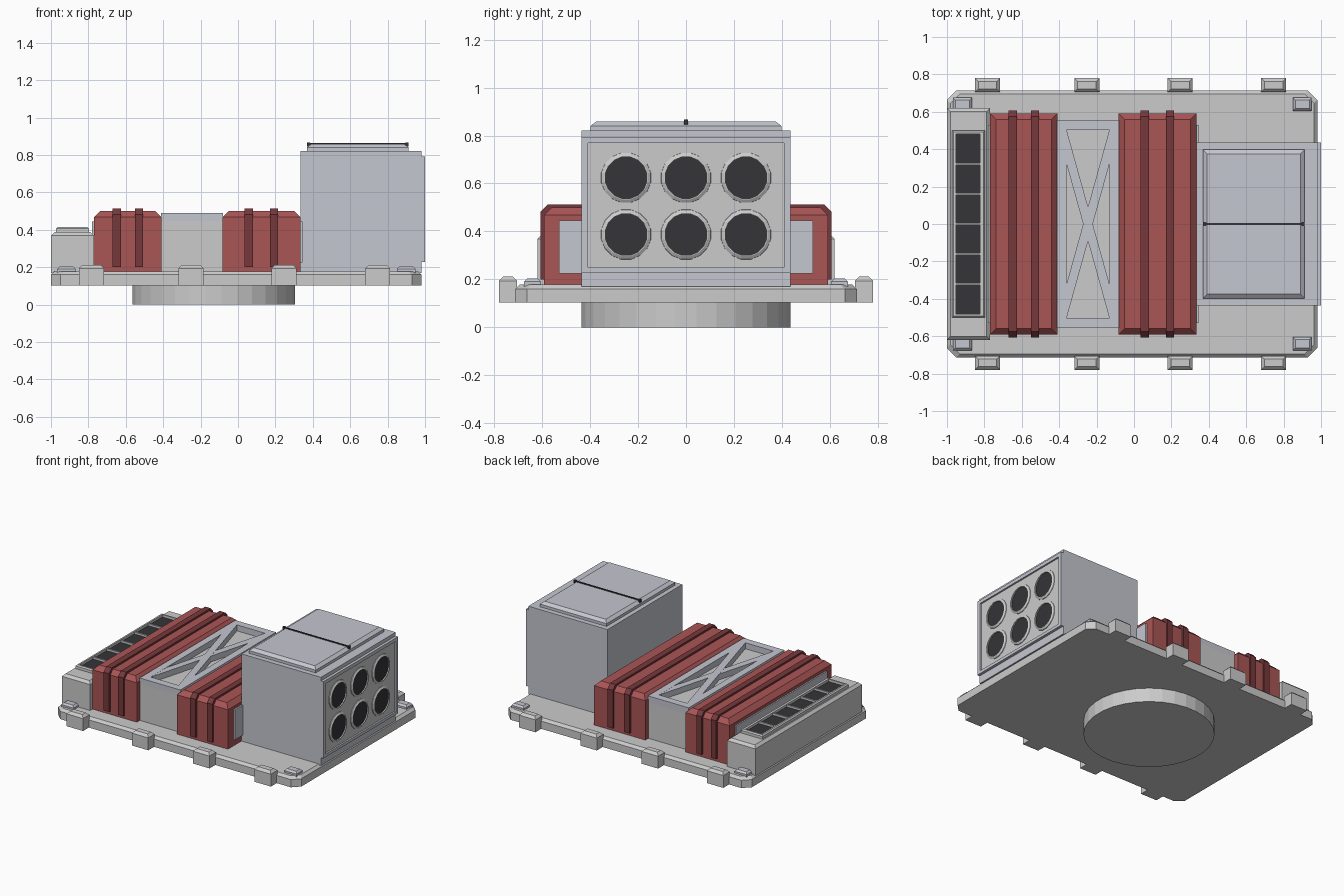
import bpy, bmesh, math

if "Cube" in bpy.data.objects:
    bpy.data.objects.remove(bpy.data.objects["Cube"])


def material(name, rgb):
    m = bpy.data.materials.new(name)
    m.diffuse_color = (*rgb, 1)
    m.use_nodes = True
    m.node_tree.nodes["Principled BSDF"].inputs["Base Color"].default_value = m.diffuse_color
    return m


RED = material("red", (0.40, 0.09, 0.09))
DARK_RED = material("dark_red", (0.18, 0.04, 0.045))
BLACK = material("black", (0.035, 0.035, 0.04))
STEEL = material("steel", (0.56, 0.57, 0.63))


def loft(name, rings, mat=None, caps=True, closed=False):
    """Skin a list of equal-length point rings."""
    bm = bmesh.new()
    vs = [[bm.verts.new(p) for p in r] for r in rings]
    n = len(vs[0])
    pairs = list(zip(vs, vs[1:])) + ([(vs[-1], vs[0])] if closed else [])
    for a, b in pairs:
        for i in range(n):
            j = (i + 1) % n
            bm.faces.new((a[i], a[j], b[j], b[i]))
    if caps and not closed:
        bm.faces.new(vs[0][::-1])
        bm.faces.new(vs[-1])
    bmesh.ops.recalc_face_normals(bm, faces=bm.faces)
    me = bpy.data.meshes.new(name)
    bm.to_mesh(me)
    bm.free()
    ob = bpy.data.objects.new(name, me)
    bpy.context.collection.objects.link(ob)
    if mat:
        me.materials.append(mat)
    return ob


def rect(x0, x1, y0, y1, z, d=0.0):
    return [(x0 + d, y0 + d, z), (x1 - d, y0 + d, z), (x1 - d, y1 - d, z), (x0 + d, y1 - d, z)]


def box(name, x0, x1, y0, y1, z0, z1, mat=None, c=0.0):
    """Box with an optional chamfer c around its top."""
    rings = [rect(x0, x1, y0, y1, z0), rect(x0, x1, y0, y1, z1 - c)]
    if c:
        rings.append(rect(x0, x1, y0, y1, z1, c))
    else:
        rings[1] = rect(x0, x1, y0, y1, z1)
    return loft(name, rings, mat)


def circle(r, n, fn):
    return [fn(r * math.cos(2 * math.pi * (i + .5) / n), r * math.sin(2 * math.pi * (i + .5) / n)) for i in range(n)]


# Turntable disc and base plate with cut corners
loft("turntable", [circle(0.437, 32, lambda a, b: (a - 0.13, b, z)) for z in (0, 0.105)])


def plate_ring(z, d):
    x0, x1, y, c = -1 + d, 0.98 - d, 0.713 - d, 0.05
    return [(x0 + c, -y, z), (x1 - c, -y, z), (x1, -y + c, z), (x1, y - c, z),
            (x1 - c, y, z), (x0 + c, y, z), (x0, y - c, z), (x0, -y + c, z)]


loft("base_plate", [plate_ring(0.103, 0), plate_ring(0.16, 0), plate_ring(0.178, 0.018)])

# Edge clips and corner pads, mirrored front to back
for s in (-1, 1):
    for x in (-0.783, -0.252, 0.247, 0.747):
        y0, y1 = sorted((s * 0.705, s * 0.78))
        box("edge_clip", x - 0.067, x + 0.067, y0, y1, 0.103, 0.212, c=0.018)
    for x in (-0.917, 0.9):
        y0, y1 = sorted((s * 0.605, s * 0.675))
        box("corner_pad", x - 0.05, x + 0.05, y0, y1, 0.17, 0.204, STEEL, 0.013)

# Left vent housing with a slotted grille
box("vent_housing", -1, -0.77, -0.62, 0.62, 0.17, 0.387, c=0.018)
box("vent_dark", -0.955, -0.82, -0.485, 0.485, 0.38, 0.397, BLACK)
VX = (-0.973, -0.797, -0.5, 0.5)
VI = (-0.953, -0.823, -0.482, 0.482)
loft("vent_frame", [rect(*VX, 0.38), rect(*VX, 0.407), rect(*VX, 0.415, 0.008),
                    rect(*VI, 0.415), rect(*VI, 0.38)], closed=True)
for i in range(1, 6):
    y = -0.482 + i * 0.964 / 6
    box("vent_bar", -0.955, -0.82, y - 0.006, y + 0.006, 0.38, 0.412)

# Inner core running through the red blocks
box("inner_core", -0.78, 0.345, -0.53, 0.53, 0.225, 0.445, STEEL)

# Red blocks with wrap-around ribs
for x0, x1, ribs in ((-0.77, -0.41, (-0.648, -0.53)), (-0.083, 0.333, (0.057, 0.193))):
    box("red_block", x0, x1, -0.592, 0.592, 0.17, 0.5, RED, 0.032)
    for x in ribs:
        prof = [(-0.606, 0.2), (0.606, 0.2), (0.606, 0.482), (0.576, 0.513), (-0.576, 0.513), (-0.606, 0.482)]
        loft("red_rib", [[(x + d, y, z) for y, z in prof] for d in (-0.022, 0.022)], DARK_RED)

# Middle block with a cross-braced top frame
box("middle_block", -0.415, -0.08, -0.557, 0.557, 0.17, 0.446)
MO, MI = (-0.412, -0.08, -0.557, 0.557), (-0.36, -0.132, -0.502, 0.502)
loft("brace_frame", [rect(*MO, 0.44), rect(*MO, 0.49), rect(*MI, 0.49), rect(*MI, 0.44)], STEEL, closed=True)
for s, top in ((1, 0.49), (-1, 0.489)):
    bar = [(-0.36, 0.502 * s), (-0.36, 0.318 * s), (-0.132, -0.502 * s), (-0.132, -0.318 * s)]
    loft("cross_brace", [[(x, y, z) for x, y in bar] for z in (0.44, top)], STEEL)

# Right tower with a split lid
box("tower", 0.335, 0.98, -0.435, 0.435, 0.17, 0.82, STEEL)
LID = (0.368, 0.912, -0.398, 0.398)
loft("tower_lid", [rect(*LID, 0.81), rect(*LID, 0.84), rect(*LID, 0.858, 0.023)], STEEL)
box("lid_seam", 0.37, 0.91, -0.006, 0.006, 0.85, 0.863, BLACK)
for x in (0.376, 0.904):
    box("seam_end", x - 0.008, x + 0.008, -0.009, 0.009, 0.845, 0.866, BLACK)


# Fan panel on the right face
def panel(x, y, z0, z1):
    return [(x, -y, z0), (x, y, z0), (x, y, z1), (x, -y, z1)]


loft("fan_frame", [panel(0.97, 0.435, 0.228, 0.793), panel(1.0, 0.435, 0.228, 0.793),
                   panel(1.0, 0.408, 0.25, 0.768), panel(0.97, 0.408, 0.25, 0.768)], STEEL, closed=True)
loft("fan_panel", [panel(x, 0.41, 0.248, 0.77) for x in (0.96, 0.988)])
for y in (-0.25, 0, 0.25):
    for z in (0.387, 0.624):
        def disc(r, x):
            return circle(r, 16, lambda a, b: (x, y + a, z + b))
        loft("fan_ring", [disc(0.107, 0.98), disc(0.105, 0.992), disc(0.092, 1.0),
                          disc(0.088, 1.0), disc(0.088, 0.98)], closed=True)
        loft("fan_opening", [disc(0.089, 0.98), disc(0.089, 0.991)], BLACK)
